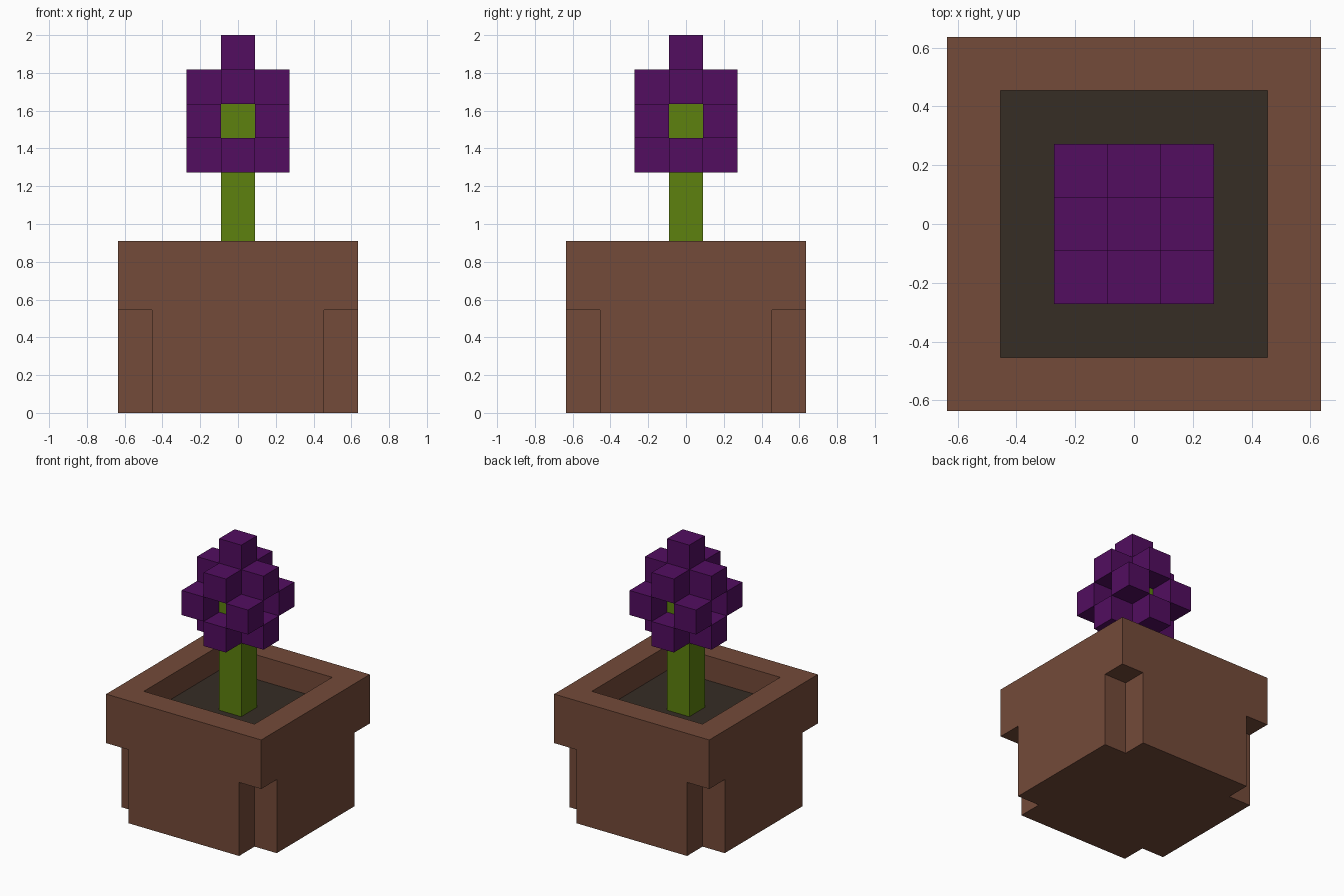
import bpy, bmesh

if "Cube" in bpy.data.objects:
    bpy.data.objects.remove(bpy.data.objects["Cube"])

U = 2 / 11  # one block


def material(name, rgb):
    m = bpy.data.materials.new(name)
    m.diffuse_color = (*rgb, 1)
    m.use_nodes = True
    m.node_tree.nodes["Principled BSDF"].inputs["Base Color"].default_value = m.diffuse_color
    return m


brown = material("clay_brown", (0.174, 0.069, 0.041))
dark = material("dark_soil", (0.037, 0.026, 0.018))
green = material("leaf_green", (0.109, 0.220, 0.0045))
purple = material("petal_purple", (0.084, 0.004, 0.117))


def build(name, part, cells, cuts, mats, rule=lambda cell, axis, side: 0):
    """Mesh the cells of one part, keeping only faces open to the air."""
    bm = bmesh.new()
    for cell in (c for c in cells if cells[c] == part):
        for axis in range(3):
            for side in (0, 1):
                nb = list(cell)
                nb[axis] += 2 * side - 1
                if tuple(nb) in cells:
                    continue
                a, b = (axis + 1) % 3, (axis + 2) % 3
                ring = [(0, 0), (1, 0), (1, 1), (0, 1)]
                verts = []
                for p, q in ring if side else ring[::-1]:
                    idx = list(cell)
                    idx[axis] += side
                    idx[a] += p
                    idx[b] += q
                    verts.append(bm.verts.new([cuts[n][idx[n]] * U for n in range(3)]))
                bm.faces.new(verts).material_index = rule(cell, axis, side)
    bmesh.ops.remove_doubles(bm, verts=bm.verts, dist=1e-5)
    mesh = bpy.data.meshes.new(name)
    bm.to_mesh(mesh)
    bm.free()
    for m in mats:
        mesh.materials.append(m)
    bpy.context.collection.objects.link(bpy.data.objects.new(name, mesh))


# Pot: notched corners below, full rim above, hollow top with soil floor
pot = {}
for i in range(3):
    for j in range(3):
        corner = i != 1 and j != 1
        middle = i == 1 and j == 1
        for k, solid in enumerate((not corner, True, not middle)):
            if solid:
                pot[i, j, k] = "pot"
side_cuts = [-3.5, -2.5, 2.5, 3.5]
build("flower_pot", "pot", pot, (side_cuts, side_cuts, [0, 3, 4, 5]), [brown, dark],
      lambda cell, axis, side: int(cell == (1, 1, 1) and axis == 2 and side == 1))

# Plant: stem through the middle, petals on the edges of a 3x3x3 cube, bud on top
plant = {(1, 1, k): "stem" for k in range(4)}
plant[1, 1, 4] = "petals"
for i in range(3):
    for j in range(3):
        for k in range(3):
            if (i, j, k).count(1) == 1:
                plant[i, j, k + 1] = "petals"
thin = [-1.5, -0.5, 0.5, 1.5]
plant_cuts = (thin, thin, [4, 7, 8, 9, 10, 11])
build("stem", "stem", plant, plant_cuts, [green])
build("petals", "petals", plant, plant_cuts, [purple])
